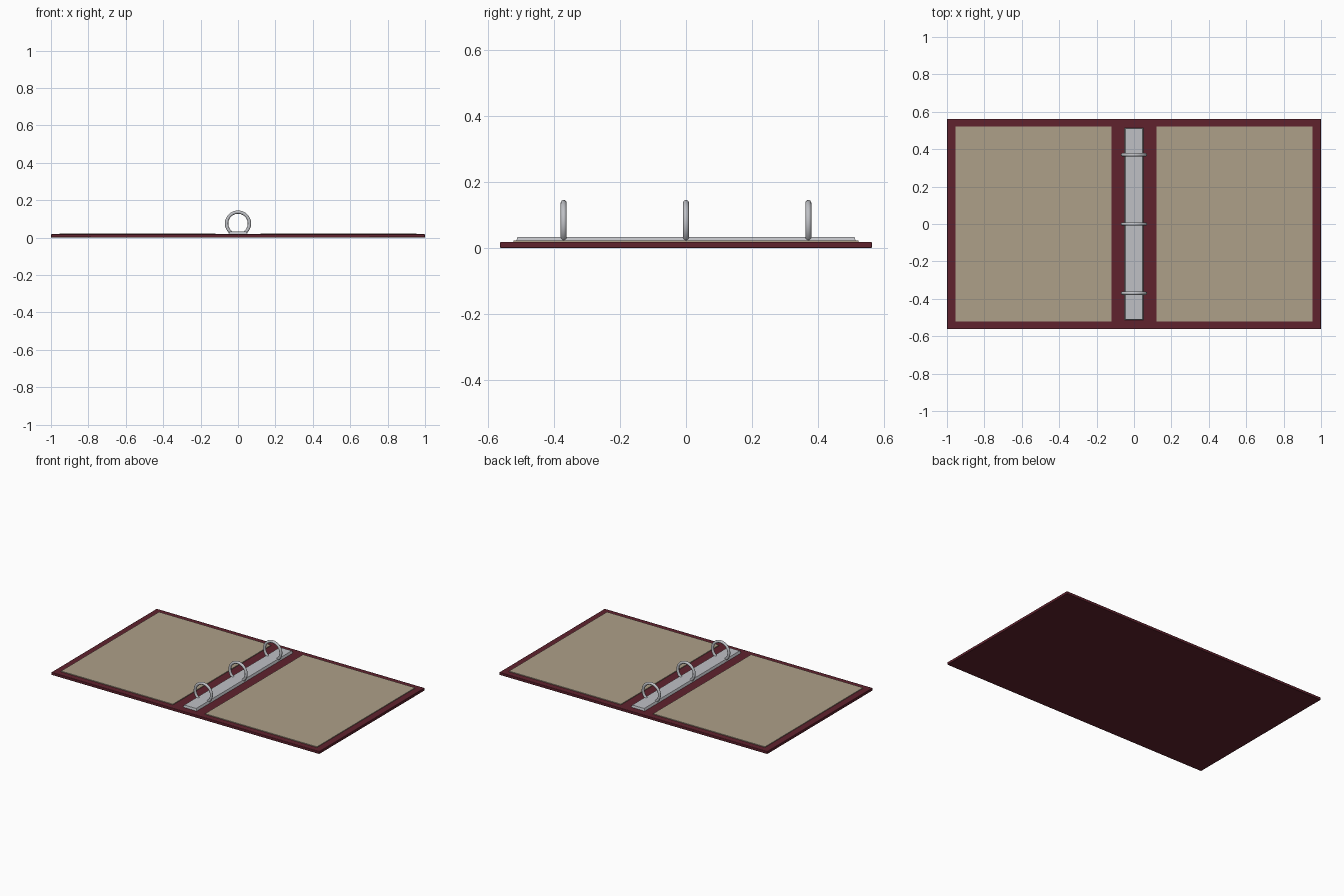
import bpy
import math

cube = bpy.data.objects.get("Cube")
if cube:
    bpy.data.objects.remove(cube, do_unlink=True)


def material(name, color):
    m = bpy.data.materials.new(name)
    m.use_nodes = True
    m.diffuse_color = (*color, 1)
    m.node_tree.nodes["Principled BSDF"].inputs["Base Color"].default_value = (*color, 1)
    return m


maroon = material("maroon cover", (0.115, 0.016, 0.027))
tan = material("tan lining", (0.42, 0.35, 0.25))
metal = material("grey metal", (0.52, 0.53, 0.56))


def finish(obj, name, mat, angle):
    obj.name = name
    obj.data.materials.append(mat)
    bpy.ops.object.shade_smooth_by_angle(angle=math.radians(angle))
    return obj


def box(name, mat, x0, x1, half_y, z0, z1, bevel=0.0):
    bpy.ops.mesh.primitive_cube_add(size=1, location=((x0 + x1) / 2, 0, (z0 + z1) / 2))
    obj = bpy.context.object
    obj.scale = (x1 - x0, 2 * half_y, z1 - z0)
    bpy.ops.object.transform_apply(location=False, rotation=False, scale=True)
    if bevel:
        mod = obj.modifiers.new("edge", "BEVEL")
        mod.width = bevel
        mod.segments = 2
    return finish(obj, name, mat, 25)


# Open cover lying flat
box("cover", maroon, -1, 1, 0.562, 0, 0.018, 0.003)

# Lining sheet inside each half
box("left_lining", tan, 0.12, 0.955, 0.522, 0.016, 0.023)
box("right_lining", tan, -0.955, -0.12, 0.522, 0.016, 0.023)

# Metal spine plate with sloping edges
plate = box("spine_plate", metal, -0.052, 0.052, 0.514, 0.016, 0.033)
for v in plate.data.vertices:
    if v.co.z > 0:
        v.co.x *= 0.85
        v.co.y *= 0.992

# Three rings standing across the spine
for label, y in (("front", -0.37), ("middle", 0.0), ("back", 0.37)):
    bpy.ops.mesh.primitive_torus_add(
        major_radius=0.061, minor_radius=0.009, major_segments=48, minor_segments=16,
        location=(0, y, 0.075), rotation=(math.pi / 2, 0, 0))
    finish(bpy.context.object, label + "_ring", metal, 40)
